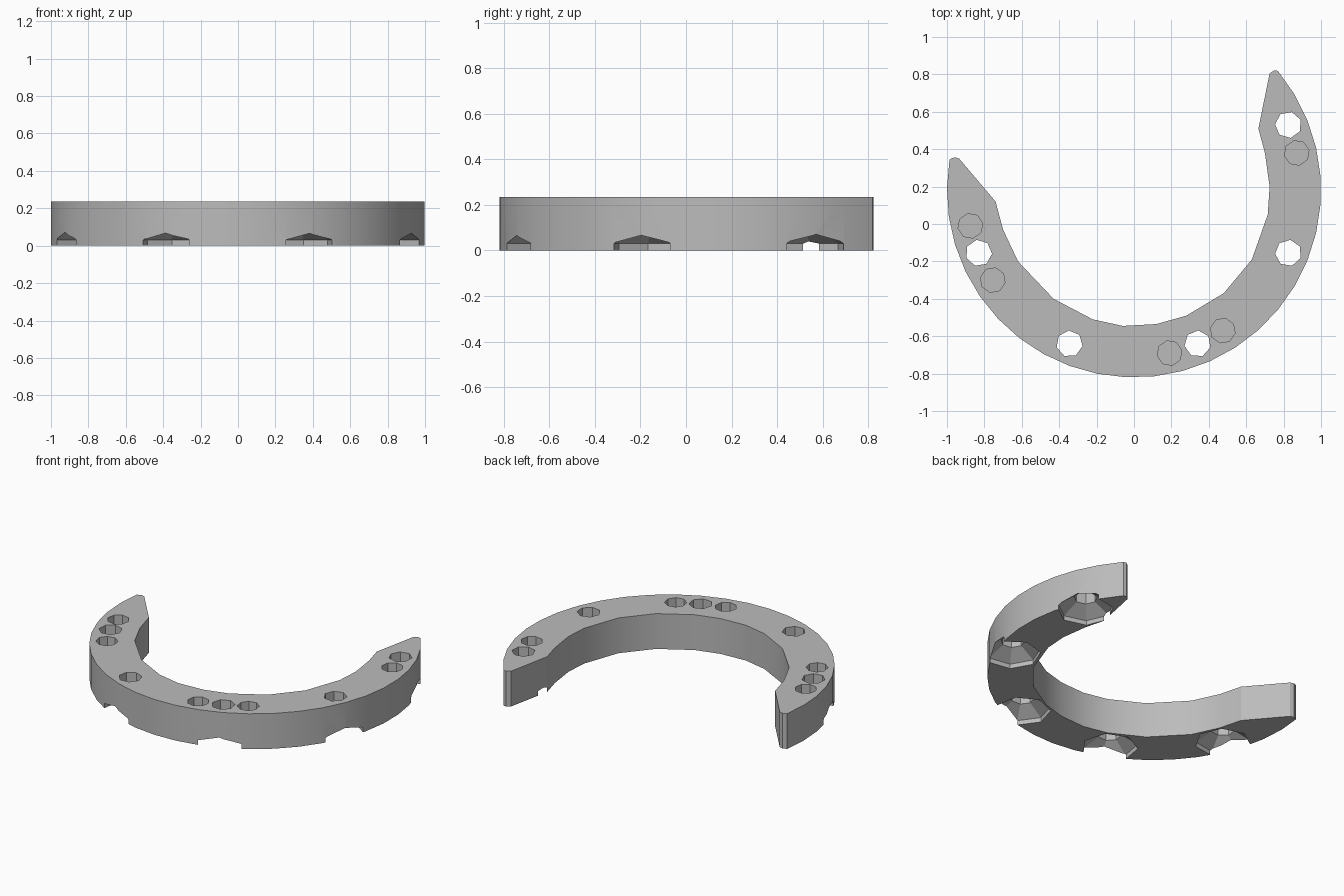
import bpy, bmesh
from math import cos, sin, radians, atan2, tau

cube = bpy.data.objects.get("Cube")
if cube:
    bpy.data.objects.remove(cube, do_unlink=True)

HEIGHT = 0.235
CENTRE_Y = 0.18          # centre of the ring, which has an outer radius of 1

grey = bpy.data.materials.new("plain grey")
grey.use_nodes = True
grey.diffuse_color = (0.5, 0.5, 0.5, 1)
grey.node_tree.nodes["Principled BSDF"].inputs["Base Color"].default_value = (0.5, 0.5, 0.5, 1)


def make_object(name, bm):
    bmesh.ops.recalc_face_normals(bm, faces=bm.faces)
    mesh = bpy.data.meshes.new(name)
    bm.to_mesh(mesh)
    bm.free()
    mesh.materials.append(grey)
    obj = bpy.data.objects.new(name, mesh)
    bpy.context.collection.objects.link(obj)
    return obj


def add_lathe(bm, x, y, sides, profile):
    """Closed turned solid, one corner pointing away from the ring centre."""
    turn = atan2(y - CENTRE_Y, x)
    rings = [[bm.verts.new((x + r * cos(turn + tau * i / sides),
                            y + r * sin(turn + tau * i / sides), z))
              for i in range(sides)] for r, z in profile]
    for low, high in zip(rings, rings[1:]):
        for i in range(sides):
            j = (i + 1) % sides
            bm.faces.new((low[i], low[j], high[j], high[i]))
    bm.faces.new(rings[0][::-1])
    bm.faces.new(rings[-1])


# Open ring body: outer arc, then the inner edge with its two pointed ends
STEPS = 26
START, END = 170.5, 399.7
outline = []
for i in range(STEPS + 1):
    a = radians(START + (END - START) * i / STEPS)
    outline.append((cos(a), CENTRE_Y + sin(a)))
outline += [(0.75, 0.822), (0.725, 0.805), (0.665, 0.51), (0.70, 0.38), (0.725, 0.2),
            (0.715, 0.05), (0.63, -0.19), (0.48, -0.37), (0.28, -0.49),
            (0.12, -0.535), (-0.06, -0.545), (-0.22, -0.51), (-0.43, -0.40),
            (-0.62, -0.20), (-0.70, -0.03), (-0.74, 0.12), (-0.935, 0.35), (-0.96, 0.357)]
bm = bmesh.new()
base = bm.faces.new([bm.verts.new((x, y, 0)) for x, y in outline])
top = bmesh.ops.extrude_face_region(bm, geom=[base])["geom"]
bmesh.ops.translate(bm, vec=(0, 0, HEIGHT),
                    verts=[v for v in top if isinstance(v, bmesh.types.BMVert)])
body = make_object("open_ring_body", bm)

# Through holes with a wide countersink underneath, and blind pockets on top
bm = bmesh.new()
for x, y in [(0.825, 0.53), (0.825, -0.155), (0.34, -0.64), (-0.345, -0.64), (-0.83, -0.155)]:
    add_lathe(bm, x, y, 7, [(0.17, -0.1), (0.17, 0.03), (0.071, 0.09), (0.071, 0.3)])
for x, y in [(0.87, 0.38), (0.475, -0.57), (0.19, -0.69), (-0.755, -0.30), (-0.875, -0.01)]:
    add_lathe(bm, x, y, 8, [(0.067, 0.1), (0.067, 0.3)])
cutter = make_object("hole_cutter", bm)
cutter.hide_render = True

cut = body.modifiers.new("holes", "BOOLEAN")
cut.operation = "DIFFERENCE"
cut.solver = "EXACT"
cut.object = cutter
bpy.ops.object.select_all(action="DESELECT")
body.select_set(True)
bpy.context.view_layer.objects.active = body
bpy.ops.object.modifier_apply(modifier=cut.name)
bpy.data.objects.remove(cutter, do_unlink=True)

# Rounded walls shade smoothly, rims and corners stay sharp
bpy.ops.object.shade_smooth_by_angle(angle=radians(25))
